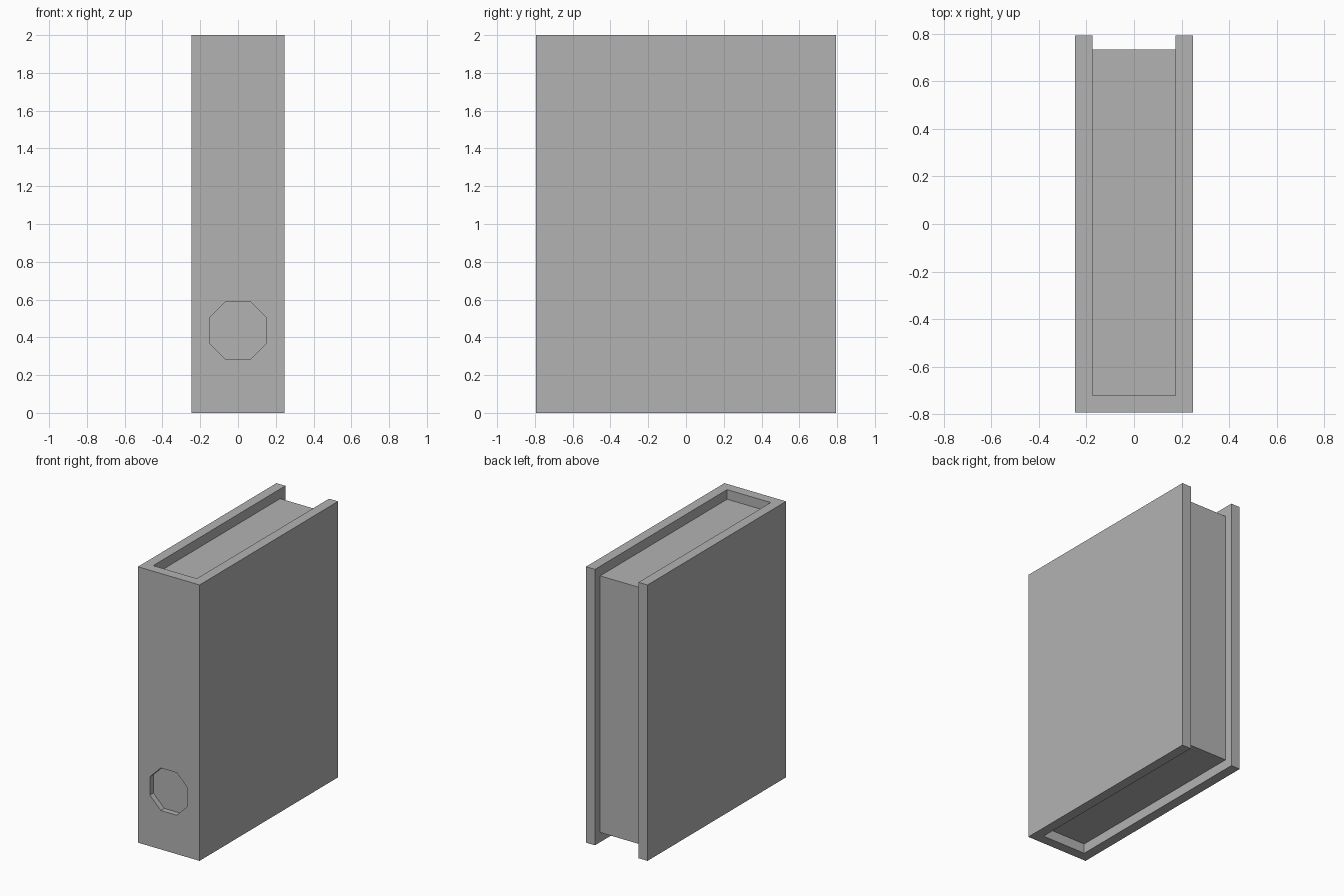
import bpy
import bmesh
from mathutils import Matrix, Vector

cube = bpy.data.objects.get("Cube")
if cube:
    bpy.data.objects.remove(cube, do_unlink=True)

# Overall sizes
HALF_X, HALF_Y, HEIGHT = 0.247, 0.793, 2.0
WALL = 0.072
INSET = 0.07
RECESS = 0.04

grey = bpy.data.materials.new("plain grey")
grey.use_nodes = True
color = (0.45, 0.45, 0.45, 1)
grey.diffuse_color = color
grey.node_tree.nodes["Principled BSDF"].inputs["Base Color"].default_value = color


def prism(name, outline, depth, matrix=Matrix()):
    """Extrude a flat outline along its local z, then place it."""
    bm = bmesh.new()
    face = bm.faces.new([bm.verts.new((u, v, 0)) for u, v in outline])
    ext = bmesh.ops.extrude_face_region(bm, geom=[face])
    moved = [g for g in ext["geom"] if isinstance(g, bmesh.types.BMVert)]
    bmesh.ops.translate(bm, verts=moved, vec=(0, 0, depth))
    bm.transform(matrix)
    bmesh.ops.recalc_face_normals(bm, faces=bm.faces)
    mesh = bpy.data.meshes.new(name)
    bm.to_mesh(mesh)
    bm.free()
    mesh.materials.append(grey)
    obj = bpy.data.objects.new(name, mesh)
    bpy.context.collection.objects.link(obj)
    return obj


def octagon(a, b, flat_a, flat_b):
    """Eight-sided outline with half sizes a, b and half flats."""
    return [(a, -flat_b), (a, flat_b), (flat_a, b), (-flat_a, b),
            (-a, flat_b), (-a, -flat_b), (-flat_a, -b), (flat_a, -b)]


def frame(u, v, w, origin):
    """Matrix that sends local x, y, z to the given directions."""
    m = Matrix((u, v, w)).transposed().to_4x4()
    m.translation = Vector(origin)
    return m


def carve(target, cutter):
    cutter.hide_render = True
    mod = target.modifiers.new("recess", "BOOLEAN")
    mod.operation = "DIFFERENCE"
    mod.solver = "EXACT"
    mod.object = cutter
    bpy.context.view_layer.objects.active = target
    bpy.ops.object.modifier_apply(modifier=mod.name)
    bpy.data.objects.remove(cutter, do_unlink=True)


# Cover: spine and two boards, open at the back
ix, iy = HALF_X - WALL, -HALF_Y + WALL
cover = prism("cover", [
    (-HALF_X, -HALF_Y), (HALF_X, -HALF_Y), (HALF_X, HALF_Y), (ix, HALF_Y),
    (ix, iy), (-ix, iy), (-ix, HALF_Y), (-HALF_X, HALF_Y)], HEIGHT)

# Page block, set in from the cover edges
back = HALF_Y - 0.06
prism("page_block", [(-ix, iy), (ix, iy), (ix, back), (-ix, back)],
      HEIGHT - 2 * INSET, Matrix.Translation((0, 0, INSET)))

# Finger recess in the spine
carve(cover, prism("finger_recess_cutter", octagon(0.152, 0.154, 0.064, 0.066),
                   2 * RECESS, frame((1, 0, 0), (0, 0, 1), (0, 1, 0),
                                     (0, -HALF_Y - RECESS, 0.436))))

# Two ring slots in each board
for side in (-1, 1):
    for z in (0.6, 1.273):
        carve(cover, prism("ring_slot_cutter", octagon(0.124, 0.044, 0.062, 0.014),
                           2 * RECESS, frame((0, 1, 0), (0, 0, 1), (1, 0, 0),
                                             (side * HALF_X - RECESS, -0.55, z))))
